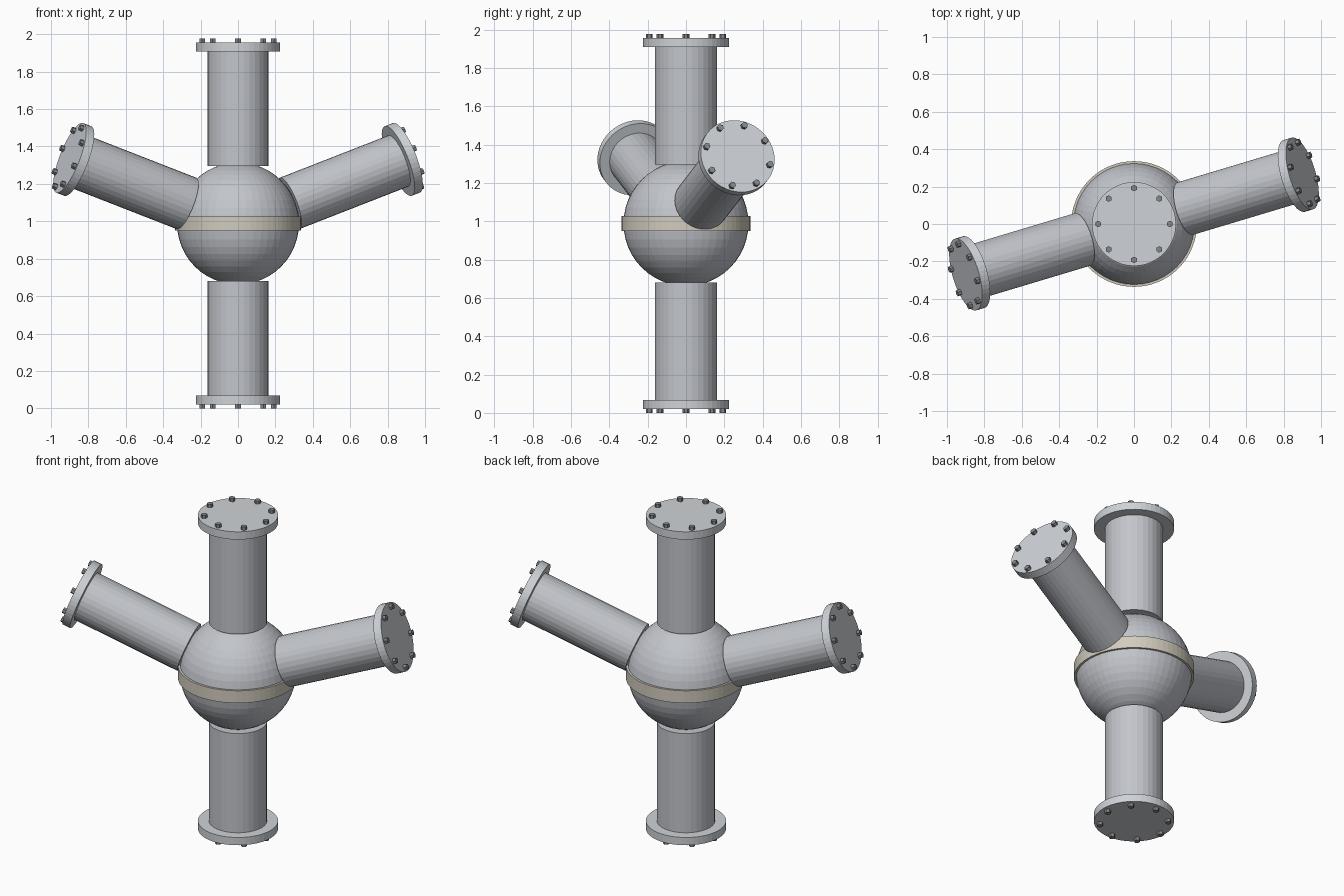
import bpy, bmesh
from math import cos, sin, tau, radians
from mathutils import Vector, Matrix

if "Cube" in bpy.data.objects:
    bpy.data.objects.remove(bpy.data.objects["Cube"])

CENTRE = Vector((0, 0, 0.988))
Z = Vector((0, 0, 1))


def material(name, rgb):
    m = bpy.data.materials.new(name)
    m.diffuse_color = (*rgb, 1)
    m.use_nodes = True
    m.node_tree.nodes["Principled BSDF"].inputs["Base Color"].default_value = m.diffuse_color
    return m


STEEL = material("steel", (0.54, 0.56, 0.60))
FLANGE = material("flange_steel", (0.62, 0.65, 0.68))
BAND = material("tan_band", (0.64, 0.60, 0.51))
BOLT = material("dark_bolt", (0.24, 0.25, 0.27))


def finish(name, bm, mat, matrix):
    bm.transform(matrix)
    me = bpy.data.meshes.new(name)
    bm.to_mesh(me)
    bm.free()
    me.materials.append(mat)
    ob = bpy.data.objects.new(name, me)
    bpy.context.collection.objects.link(ob)


def add_cylinder(bm, radius, z0, z1, sides, x=0, y=0):
    bmesh.ops.create_cone(bm, cap_ends=True, segments=sides, radius1=radius, radius2=radius,
                          depth=z1 - z0, matrix=Matrix.Translation((x, y, (z0 + z1) / 2)))


def branch(name, direction, pipe_r, flange_r, bolt_ring, end):
    """Pipe, end flange and ring of eight hex bolts along a direction from the hub."""
    if direction.z < -0.99:
        rot = Matrix.Rotation(tau / 2, 4, 'X')
    else:
        rot = Z.rotation_difference(direction).to_matrix().to_4x4()
    matrix = Matrix.Translation(CENTRE) @ rot
    # pipe
    bm = bmesh.new()
    add_cylinder(bm, pipe_r, 0.307, end - 0.04, 32)
    finish(name + "_pipe", bm, STEEL, matrix)
    # flange
    bm = bmesh.new()
    add_cylinder(bm, flange_r, end - 0.048, end, 48)
    finish(name + "_flange", bm, FLANGE, matrix)
    # bolts
    bm = bmesh.new()
    for i in range(8):
        a = tau * i / 8
        add_cylinder(bm, 0.0175, end - 0.01, end + 0.02, 6, bolt_ring * cos(a), bolt_ring * sin(a))
    finish(name + "_bolts", bm, BOLT, matrix)


# spherical hub
bm = bmesh.new()
bmesh.ops.create_uvsphere(bm, u_segments=48, v_segments=24, radius=0.326)
finish("hub_sphere", bm, STEEL, Matrix.Translation(CENTRE))

# equator band
bm = bmesh.new()
add_cylinder(bm, 0.336, -0.038, 0.038, 64)
finish("hub_band", bm, BAND, Matrix.Translation(CENTRE))

# vertical branches
branch("top", Z, 0.163, 0.2245, 0.192, 0.968)
branch("bottom", -Z, 0.163, 0.2245, 0.192, 0.968)

# two raised side arms, half a turn apart
az, el = radians(16.7), radians(20.5)
arm = Vector((cos(az) * cos(el), sin(az) * cos(el), sin(el)))
branch("right_arm", arm, 0.147, 0.200, 0.174, 1.003)
branch("left_arm", Vector((-arm.x, -arm.y, arm.z)), 0.147, 0.200, 0.174, 1.003)
